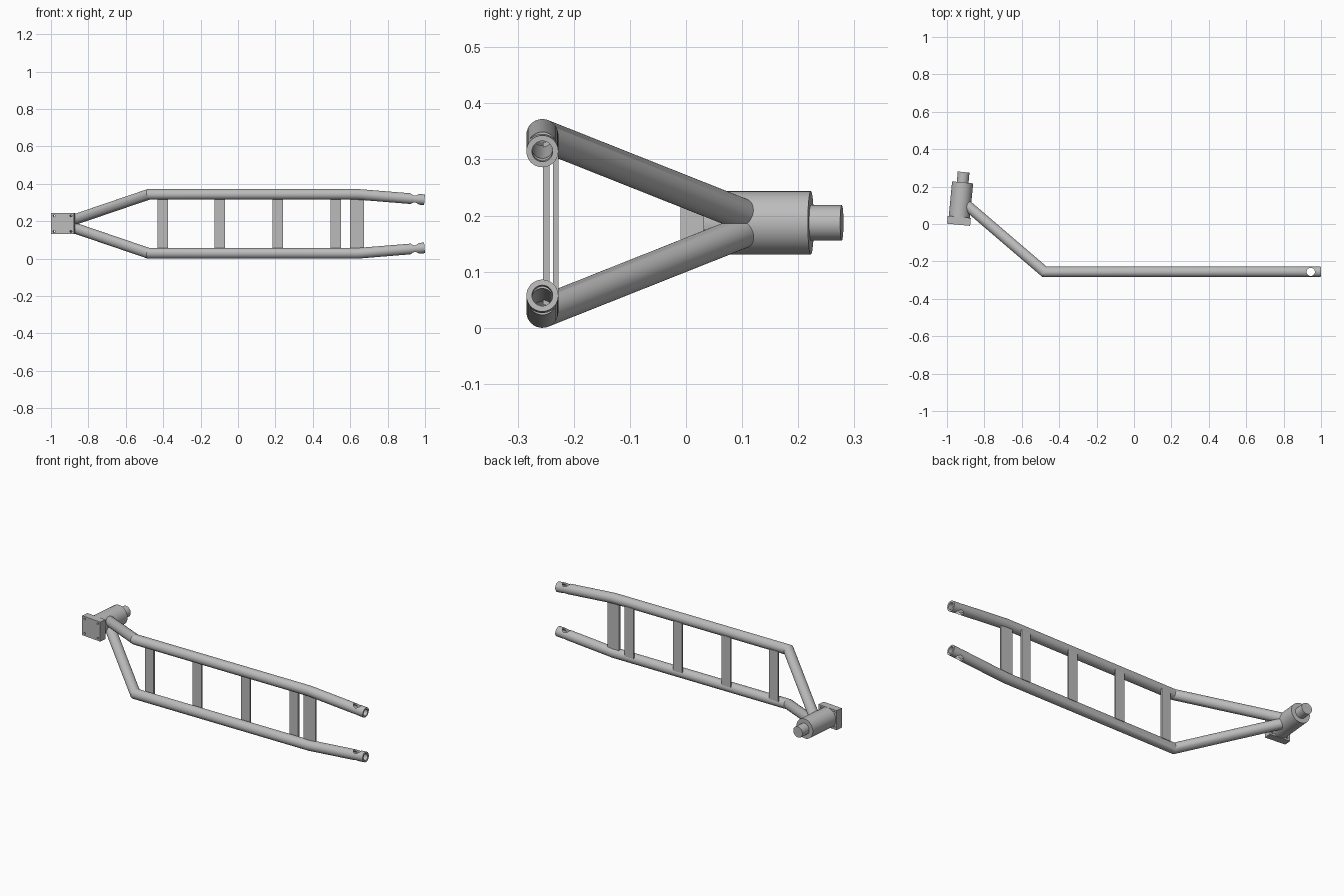
import bpy, bmesh, math
from mathutils import Vector, Matrix

cube = bpy.data.objects.get("Cube")
if cube:
    bpy.data.objects.remove(cube, do_unlink=True)

MID, Y, R, BORE, SIDES = 0.186, -0.256, 0.0285, 0.0185, 40

steel = bpy.data.materials.new("grey_steel")
steel.use_nodes = True
steel.diffuse_color = (0.5, 0.5, 0.5, 1)
steel.node_tree.nodes["Principled BSDF"].inputs["Base Color"].default_value = (0.5, 0.5, 0.5, 1)


def add_object(name, bm):
    bmesh.ops.recalc_face_normals(bm, faces=bm.faces)
    mesh = bpy.data.meshes.new(name)
    bm.to_mesh(mesh)
    bm.free()
    mesh.materials.append(steel)
    ob = bpy.data.objects.new(name, mesh)
    bpy.context.collection.objects.link(ob)
    return ob


def activate(ob):
    bpy.ops.object.select_all(action='DESELECT')
    ob.select_set(True)
    bpy.context.view_layer.objects.active = ob


def smooth(ob):
    activate(ob)
    bpy.ops.object.shade_smooth_by_angle(angle=math.radians(25))


def cut(ob, cutter):
    mod = ob.modifiers.new("cut", 'BOOLEAN')
    mod.operation, mod.solver, mod.object = 'DIFFERENCE', 'EXACT', cutter
    activate(ob)
    bpy.ops.object.modifier_apply(modifier=mod.name)
    bpy.data.objects.remove(cutter, do_unlink=True)


def cylinder(name, radius, depth, matrix, sides=SIDES):
    bm = bmesh.new()
    bmesh.ops.create_cone(bm, cap_ends=True, segments=sides, radius1=radius,
                          radius2=radius, depth=depth, matrix=matrix)
    return add_object(name, bm)


def box(name, size, matrix):
    bm = bmesh.new()
    bmesh.ops.create_cube(bm, size=1, matrix=matrix @ Matrix.Diagonal((*size, 1)))
    return add_object(name, bm)


def hollow_tube(name, path):
    """Pipe with mitred corners along a path, with a bore and open ends."""
    pts = [Vector(p) for p in path]
    dirs = [(b - a).normalized() for a, b in zip(pts, pts[1:])]
    bm = bmesh.new()

    def rings(radius):
        result = []
        for i, p in enumerate(pts):
            d = dirs[max(i - 1, 0)]
            normal = (d + dirs[min(i, len(dirs) - 1)]).normalized()
            u = Vector((0, 0, 1)).cross(d).normalized()
            v = d.cross(u)
            ring = []
            for k in range(SIDES):
                a = math.tau * k / SIDES
                off = radius * (u * math.cos(a) + v * math.sin(a))
                # slide the point along the pipe onto the mitre plane
                off -= d * (off.dot(normal) / d.dot(normal))
                ring.append(bm.verts.new(p + off))
            # line up the next section with this ring
            result.append(ring)
        return result

    def align(a, b, d):
        # rotate ring b so its points follow ring a along direction d
        def gap(s):
            total = 0
            for k in range(0, SIDES, 5):
                w = b[(k + s) % SIDES].co - a[k].co
                total += (w - d * w.dot(d)).length
            return total
        s = min(range(SIDES), key=gap)
        return b[s:] + b[:s]

    loops = []
    for radius in (R, BORE):
        rs = rings(radius)
        for i, d in enumerate(dirs):
            rs[i + 1] = align(rs[i], rs[i + 1], d)
        loops.append(rs)
    loop = loops[0] + loops[1][::-1]
    for a, b in zip(loop, loop[1:] + loop[:1]):
        for k in range(SIDES):
            n = (k + 1) % SIDES
            bm.faces.new((a[k], a[n], b[n], b[k]))
    return add_object(name, bm)


# Upper and lower side tubes, each with a vertical pin hole near the tip
for name, s in (("upper_tube", 1), ("lower_tube", -1)):
    tube = hollow_tube(name, [
        (-0.92, 0.123, MID + s * 0.007),
        (-0.478, Y, MID + s * 0.1575),
        (0.64, Y, MID + s * 0.1575),
        (0.9975, Y, MID + s * 0.1285)])
    cut(tube, cylinder("pin_cutter", 0.022, 0.2,
                       Matrix.Translation((0.945, Y, MID + s * 0.13))))
    smooth(tube)

# Rungs on the back of the tubes, and a wider plate nearer their centre
for i, x in enumerate((-0.403, -0.098, 0.213, 0.523)):
    box(f"rung_{i + 1}", (0.057, 0.01, 0.29), Matrix.Translation((x, -0.232, MID)))
box("wide_plate", (0.075, 0.011, 0.29), Matrix.Translation((0.637, -0.249, MID)))

# Pivot, slightly turned: local y runs from the flange to the pin
pivot = Matrix.Translation((-0.938, -0.004, MID + 0.001)) @ Matrix.Rotation(math.radians(-5.5), 4, 'Z')
lay = Matrix.Rotation(math.radians(90), 4, 'X')

flange = box("flange_plate", (0.124, 0.042, 0.113), pivot @ Matrix.Translation((0, 0.021, 0)))
for sx in (-1, 1):
    for sz in (-1, 1):
        spot = Matrix.Translation((sx * 0.045, 0.02, sz * 0.042))
        cut(flange, cylinder("bolt_cutter", 0.0055, 0.1, pivot @ spot @ lay, 16))
smooth(flange)

smooth(cylinder("pivot_barrel", 0.0565, 0.19, pivot @ Matrix.Translation((0, 0.1325, 0)) @ lay))
smooth(cylinder("pivot_pin", 0.0315, 0.083, pivot @ Matrix.Translation((0, 0.2415, 0)) @ lay))
